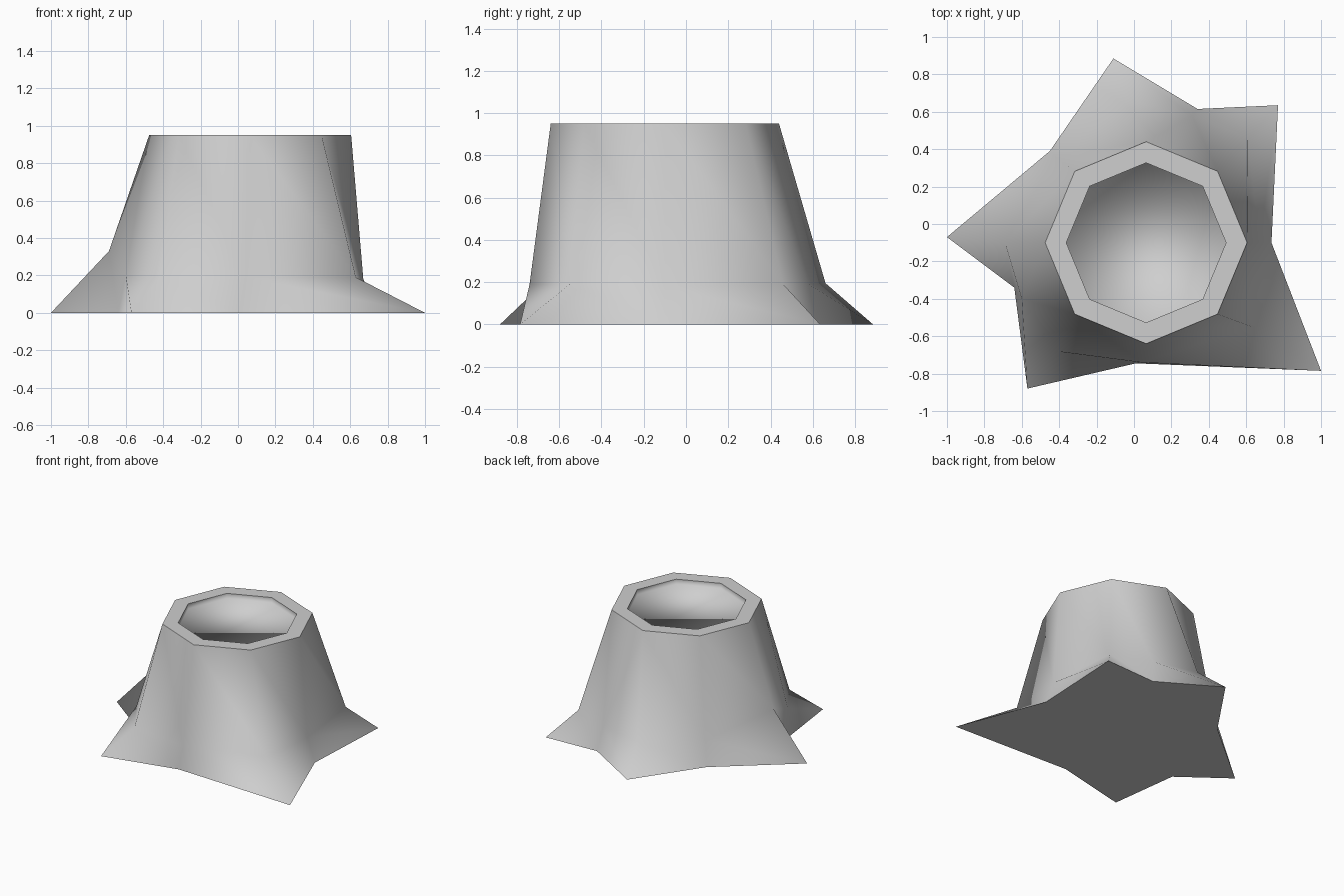
import bpy, bmesh
from math import cos, sin, pi

cube = bpy.data.objects.get("Cube")
if cube:
    bpy.data.objects.remove(cube)

mat = bpy.data.materials.new("light_grey")
grey = (0.62, 0.62, 0.62, 1)
mat.diffuse_color = grey
mat.use_nodes = True
mat.node_tree.nodes["Principled BSDF"].inputs["Base Color"].default_value = grey

TOP, DEPTH, CX, CY = 0.95, 0.04, 0.065, -0.1

# Each column: rim corner it hangs from, knee point, foot point on the ground
columns = [
    (0, (0.67, -0.10, 0.18), (0.735, -0.10)),
    (1, (0.61, 0.46, 0.19), (0.77, 0.635)),     # back left root
    (1.5, (0.31, 0.58, 0.19), (0.34, 0.615)),
    (2, (-0.04, 0.66, 0.195), (-0.11, 0.885)),  # back root
    (3, (-0.42, 0.36, 0.19), (-0.45, 0.39)),
    (4, (-0.69, -0.10, 0.33), (-1.0, -0.07)),   # right root
    (4.5, (-0.60, -0.40, 0.20), (-0.64, -0.34)),
    (5, (-0.42, -0.68, 0.19), (-0.57, -0.88)),  # front right root
    (6, (0.04, -0.74, 0.19), (0.01, -0.745)),
    (7, (0.63, -0.55, 0.19), (1.0, -0.785)),    # front left root
]

bm = bmesh.new()


def octagon(radius, z):
    return [bm.verts.new((CX + radius * cos(k * pi / 4), CY + radius * sin(k * pi / 4), z))
            for k in range(8)]


def face(verts, smooth=True):
    f = bm.faces.new(verts)
    f.smooth = smooth
    return f


rim = octagon(0.54, TOP)
lip = octagon(0.427, TOP)
floor = octagon(0.427, TOP - DEPTH)
knees = [bm.verts.new(c[1]) for c in columns]
feet = [bm.verts.new((*c[2], 0)) for c in columns]

# Trunk sides and flared roots
n = len(columns)
for i in range(n):
    j = (i + 1) % n
    a, b = columns[i][0], columns[j][0]
    if a == int(a) and b == int(b):
        face([rim[int(a)], knees[i], knees[j], rim[int(b)]])
    elif a == int(a):
        # Pair of columns sharing one trunk side through a middle valley
        k = (j + 1) % n
        face([rim[int(a)], knees[i], knees[j]])
        face([rim[int(a)], knees[j], rim[int(columns[k][0])]])
        face([rim[int(columns[k][0])], knees[j], knees[k]])
    face([knees[i], feet[i], feet[j]])
    face([knees[i], feet[j], knees[j]])

# Flat rim and shallow recess
for k in range(8):
    m = (k + 1) % 8
    face([rim[k], rim[m], lip[m], lip[k]], smooth=False)
    face([lip[k], lip[m], floor[m], floor[k]])
face(floor)

# Underside
face(feet[::-1], smooth=False)

bmesh.ops.recalc_face_normals(bm, faces=bm.faces[:])
mesh = bpy.data.meshes.new("flared_stump")
bm.to_mesh(mesh)
bm.free()
mesh.materials.append(mat)
stump = bpy.data.objects.new("flared_stump", mesh)
bpy.context.collection.objects.link(stump)
